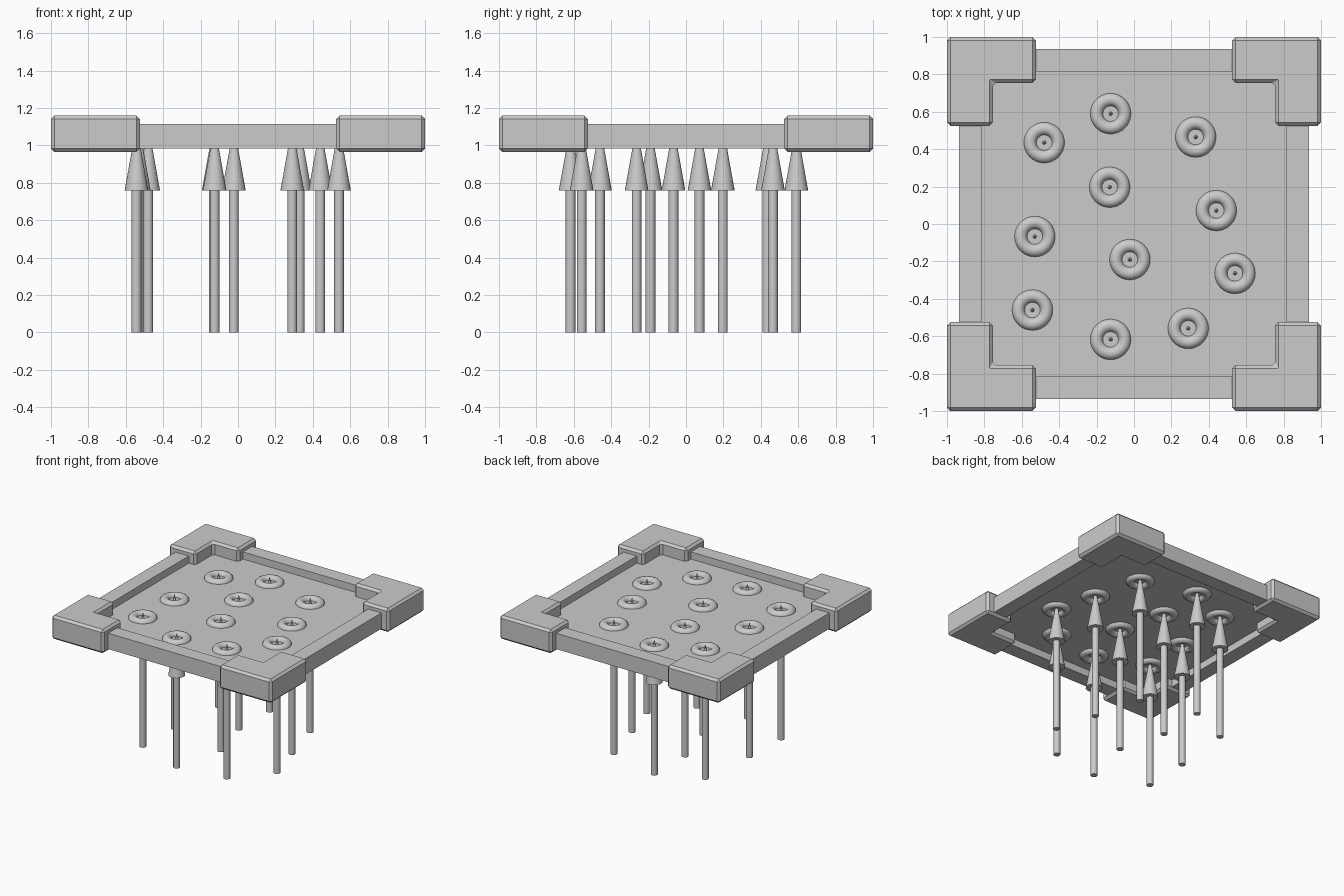
import bpy, bmesh, math
from mathutils import Matrix

if "Cube" in bpy.data.objects:
    bpy.data.objects.remove(bpy.data.objects["Cube"])

SPOTS = [(-.48, .435), (-.125, .59), (.33, .465), (-.13, .197), (.44, .072),
         (-.53, -.067), (-.022, -.19), (.54, -.264), (-.543, -.46),
         (-.125, -.617), (.29, -.558)]
MID = 1.05


def make(name, bm):
    bmesh.ops.recalc_face_normals(bm, faces=bm.faces)
    mesh = bpy.data.meshes.new(name)
    bm.to_mesh(mesh)
    bm.free()
    obj = bpy.data.objects.new(name, mesh)
    bpy.context.collection.objects.link(obj)
    return obj


def box(name, lo, hi):
    bm = bmesh.new()
    bmesh.ops.create_cube(bm, size=1)
    for v in bm.verts:
        v.co = [a + (c + .5) * (b - a) for a, b, c in zip(lo, hi, v.co)]
    return make(name, bm)


def smooth(obj):
    bpy.ops.object.select_all(action='DESELECT')
    obj.select_set(True)
    bpy.context.view_layer.objects.active = obj
    bpy.ops.object.shade_smooth_by_angle(angle=math.radians(35))


# Thin plate recessed midway in the frame
box("plate", (-.83, -.83, MID - .006), (.83, .83, MID + .006))

# Four frame rails between the corners
for name, s in (("front_rail", -1), ("back_rail", 1)):
    y = sorted((.815 * s, .935 * s))
    box(name, (-.8, y[0], .985), (.8, y[1], 1.115))
for name, s in (("left_rail", -1), ("right_rail", 1)):
    x = sorted((.815 * s, .935 * s))
    box(name, (x[0], -.8, .985), (x[1], .8, 1.115))

# Chamfered L-shaped corner blocks
outline = [(1, 1), (.525, 1), (.525, .755), (.755, .755), (.755, .525), (1, .525)]
for i, name in enumerate(("back_right", "back_left", "front_left", "front_right")):
    bm = bmesh.new()
    face = bm.faces.new([bm.verts.new((x, y, .965)) for x, y in outline])
    top = bmesh.ops.extrude_face_region(bm, geom=[face])["geom"]
    bmesh.ops.translate(bm, vec=(0, 0, .195),
                        verts=[g for g in top if isinstance(g, bmesh.types.BMVert)])
    bmesh.ops.rotate(bm, matrix=Matrix.Rotation(i * math.pi / 2, 3, 'Z'), verts=bm.verts)
    corner = make(name + "_corner", bm)
    bev = corner.modifiers.new("chamfer", 'BEVEL')
    bev.width, bev.segments = .018, 1

# Spikes: a shaft with a tapering head that reaches its hole ring
for x, y in SPOTS:
    bm = bmesh.new()
    bmesh.ops.create_cone(bm, cap_ends=True, segments=24, radius1=.026, radius2=.026,
                          depth=.78, matrix=Matrix.Translation((x, y, .39)))
    shaft = make("spike_shaft", bm)
    bm = bmesh.new()
    bmesh.ops.create_cone(bm, cap_ends=True, segments=24, radius1=.063, radius2=0.002,
                          depth=.34, matrix=Matrix.Translation((x, y, .93)))
    head = make("spike_head", bm)
    bpy.ops.mesh.primitive_torus_add(location=(x, y, MID), major_radius=.075,
                                     minor_radius=.035, major_segments=32,
                                     minor_segments=14)
    ring = bpy.context.object
    ring.name = "hole_ring"
    for obj in (shaft, head, ring):
        smooth(obj)
